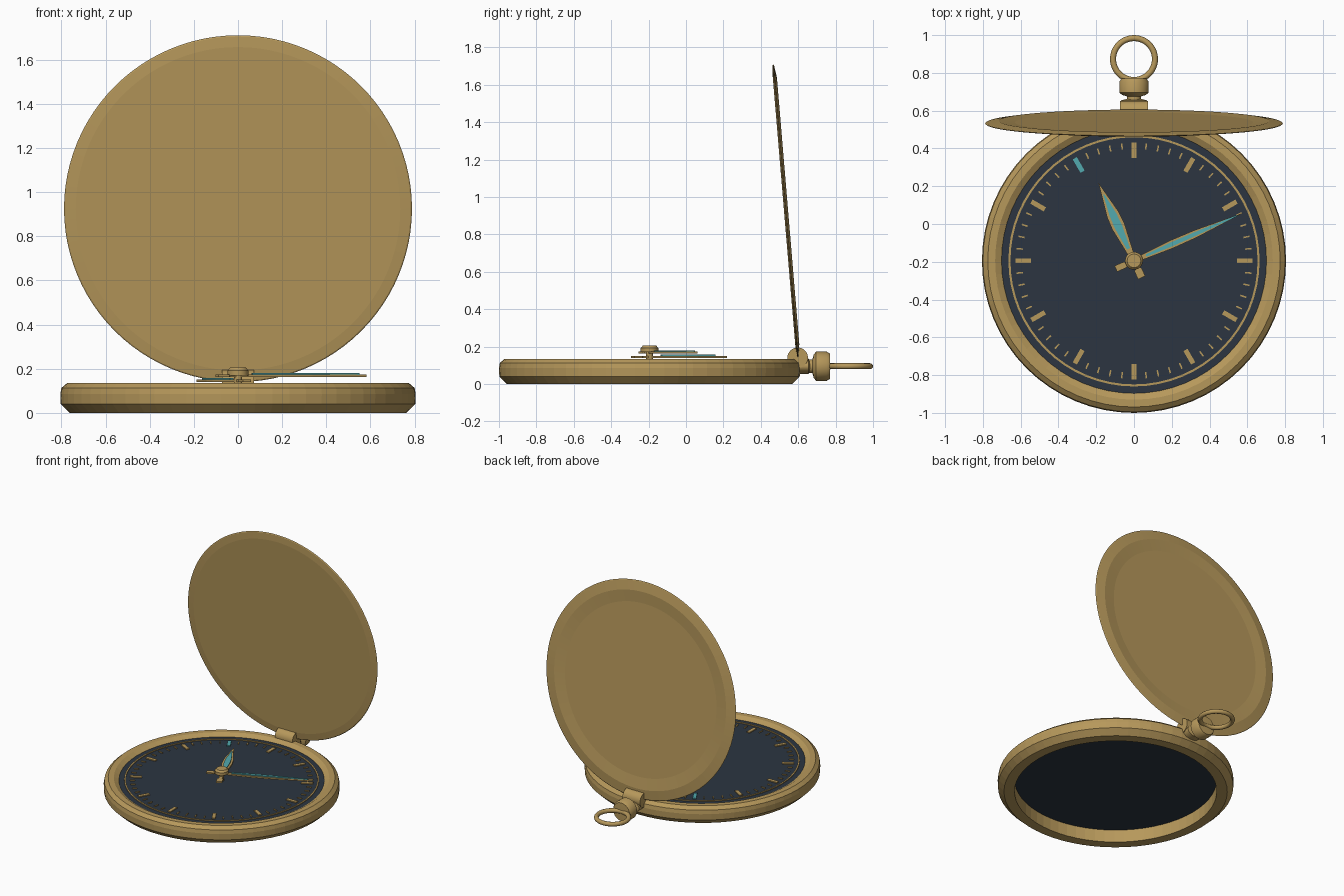
import bpy, bmesh, math
from mathutils import Matrix, Vector

if "Cube" in bpy.data.objects:
    bpy.data.objects.remove(bpy.data.objects["Cube"])

CY = -0.195            # case centre on y
SEG = 64


def material(name, col):
    m = bpy.data.materials.new(name)
    m.diffuse_color = (*col, 1)
    m.use_nodes = True
    m.node_tree.nodes["Principled BSDF"].inputs["Base Color"].default_value = m.diffuse_color
    return m


GOLD = material("warm_gold", (0.47, 0.315, 0.105))
NAVY = material("dark_navy", (0.025, 0.036, 0.053))
TEAL = material("teal_lume", (0.085, 0.40, 0.43))


def finish(bm, name, mat, matrix):
    bmesh.ops.recalc_face_normals(bm, faces=bm.faces)
    me = bpy.data.meshes.new(name)
    bm.to_mesh(me)
    bm.free()
    me.materials.append(mat)
    ob = bpy.data.objects.new(name, me)
    bpy.context.collection.objects.link(ob)
    ob.matrix_world = matrix
    return ob


def lathe(name, profile, mat, matrix, seg=SEG, closed=False):
    """Spin (radius, height) points around local z."""
    bm = bmesh.new()
    rings = []
    for r, h in profile:
        if r == 0:
            rings.append([bm.verts.new((0, 0, h))] * seg)
        else:
            rings.append([bm.verts.new((r * math.cos(2 * math.pi * i / seg),
                                        r * math.sin(2 * math.pi * i / seg), h))
                          for i in range(seg)])
    pairs = list(zip(rings, rings[1:]))
    if closed:
        pairs.append((rings[-1], rings[0]))
    for a, b in pairs:
        for i in range(seg):
            j = (i + 1) % seg
            bm.faces.new(dict.fromkeys((a[i], a[j], b[j], b[i])))
    return finish(bm, name, mat, matrix)


def blade(name, half, z0, z1, angle, mat):
    """Mirrored outline of (distance, half width) points, extruded upward."""
    bm = bmesh.new()
    pts = [(d, w) for d, w in half] + [(d, -w) for d, w in reversed(half) if w > 0]
    face = bm.faces.new([bm.verts.new((d, w, z0)) for d, w in pts])
    ext = bmesh.ops.extrude_face_region(bm, geom=[face])
    top = [v for v in ext["geom"] if isinstance(v, bmesh.types.BMVert)]
    bmesh.ops.translate(bm, verts=top, vec=(0, 0, z1 - z0))
    return finish(bm, name, mat, at_case @ Matrix.Rotation(angle, 4, 'Z'))


def ticks(name, indices, r0, r1, width, mat):
    """Radial bars on the dial at multiples of six degrees from twelve."""
    bm = bmesh.new()
    for i in indices:
        rot = Matrix.Rotation(math.pi / 2 - math.radians(6 * i), 4, 'Z')
        m = rot @ Matrix.Translation(((r0 + r1) / 2, 0, 0.118)) \
            @ Matrix.Diagonal((r1 - r0, width, 0.008, 1))
        bmesh.ops.create_cube(bm, size=1, matrix=m)
    return finish(bm, name, mat, at_case)


at_case = Matrix.Translation((0, CY, 0))

# Case ring, open underneath
lathe("case_ring", [(0.69, 0), (0.762, 0), (0.803, 0.04), (0.805, 0.085),
                    (0.800, 0.113), (0.774, 0.135), (0.735, 0.135),
                    (0.704, 0.117), (0.69, 0.105)], GOLD, at_case, closed=True)

# Dial and its markings
lathe("dial", [(0, 0.094), (0.705, 0.094), (0.705, 0.115), (0, 0.115)], NAVY, at_case)
lathe("minute_track", [(0.654, 0.112), (0.665, 0.112), (0.665, 0.121),
                       (0.654, 0.121)], GOLD, at_case, closed=True)
ticks("hour_markers", [i for i in range(0, 60, 5) if i != 55], 0.545, 0.627, 0.025, GOLD)
ticks("accent_marker", [55], 0.545, 0.627, 0.025, TEAL)
ticks("minute_markers", [i for i in range(60) if i % 5], 0.592, 0.625, 0.008, GOLD)

# Hands with lume plates
hour_a = math.radians(90 + 24.5)
minute_a = math.radians(23.7)
blade("hour_hand", [(-0.098, 0.021), (-0.05, 0.021), (-0.045, 0.012), (0.03, 0.015),
                    (0.20, 0.036), (0.27, 0.034), (0.455, 0.0)], 0.139, 0.151, hour_a, GOLD)
blade("hour_lume", [(0.07, 0.009), (0.20, 0.021), (0.27, 0.019), (0.385, 0.003)],
      0.150, 0.157, hour_a, TEAL)
blade("minute_hand", [(-0.105, 0.017), (-0.05, 0.017), (-0.045, 0.010), (0.03, 0.013),
                      (0.22, 0.022), (0.36, 0.020), (0.635, 0.0)], 0.163, 0.173, minute_a, GOLD)
blade("minute_lume", [(0.07, 0.006), (0.22, 0.011), (0.36, 0.010), (0.60, 0.003)],
      0.172, 0.180, minute_a, TEAL)

# Hub and its pin
lathe("hand_hub", [(0, 0.112), (0.018, 0.112), (0.018, 0.170), (0.047, 0.170),
                   (0.047, 0.192), (0.036, 0.205), (0, 0.205)], GOLD, at_case, seg=32)

# Raised lid: local z points to the back, tilted slightly forward
lid_m = Matrix.Translation((0, 0.532, 0.925)) @ Matrix.Rotation(math.radians(-90 + 4.8), 4, 'X')
lathe("lid", [(0, -0.008), (0.735, -0.008), (0.782, -0.003), (0.788, 0.001), (0.782, 0.004),
              (0.715, 0.014), (0.63, 0.006), (0, 0.006)], GOLD, lid_m, seg=96)

# Hinge barrel across x
hinge_m = Matrix.Translation((0, 0.597, 0.14)) @ Matrix.Rotation(math.pi / 2, 4, 'Y')
lathe("hinge_barrel", [(0, -0.073), (0.055, -0.073), (0.055, 0.073), (0, 0.073)],
      GOLD, hinge_m, seg=32)

# Stem and winding crown along y
stem_m = Matrix.Translation((0, 0, 0.095)) @ Matrix.Rotation(-math.pi / 2, 4, 'X')
lathe("stem_crown", [(0, 0.58), (0.036, 0.58), (0.036, 0.675), (0.062, 0.683),
                     (0.078, 0.695), (0.078, 0.752), (0.068, 0.769), (0, 0.772)],
      GOLD, stem_m, seg=32)
lathe("stem_collar", [(0, 0.60), (0.068, 0.60), (0.068, 0.655), (0.04, 0.662), (0, 0.662)],
      GOLD, stem_m @ Matrix.Diagonal((1, 0.6, 1, 1)), seg=32)

# Bow ring lying flat
bow = [(0.111 + 0.016 * math.cos(a), 0.016 * math.sin(a))
       for a in (2 * math.pi * k / 12 for k in range(12))]
lathe("bow_ring", bow, GOLD, Matrix.Translation((0, 0.873, 0.095)), seg=48, closed=True)

# Smooth only the round fittings, keeping edges sharp
for ob in bpy.data.objects:
    ob.select_set(ob.name in {"bow_ring", "stem_crown", "stem_collar", "hinge_barrel", "hand_hub"})
    if ob.select_get():
        bpy.context.view_layer.objects.active = ob
bpy.ops.object.shade_smooth_by_angle(angle=math.radians(35))
